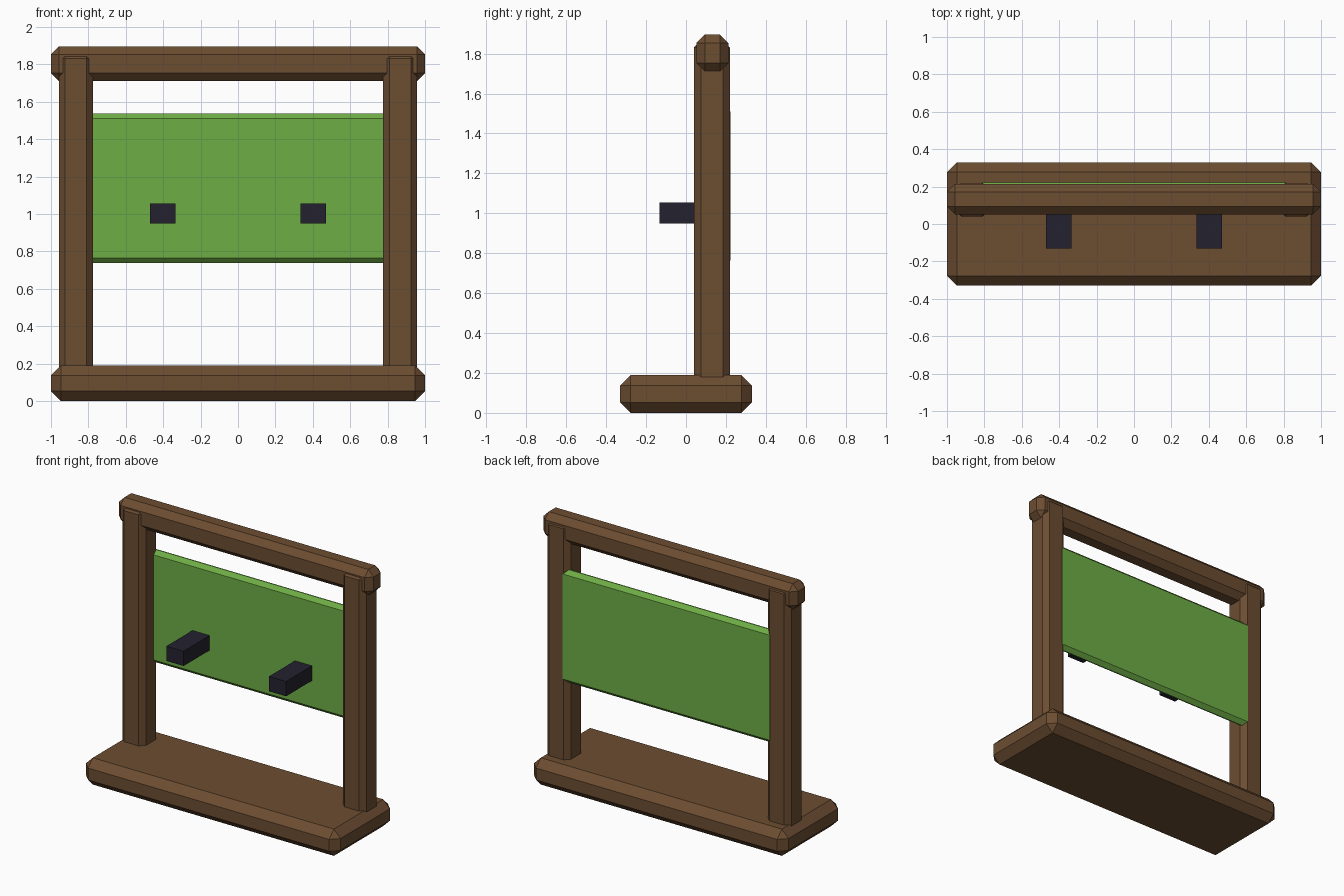
import bpy

cube = bpy.data.objects.get("Cube")
if cube:
    bpy.data.objects.remove(cube, do_unlink=True)


def make_material(name, rgb):
    mat = bpy.data.materials.new(name)
    mat.use_nodes = True
    color = (*rgb, 1.0)
    mat.diffuse_color = color
    mat.node_tree.nodes["Principled BSDF"].inputs["Base Color"].default_value = color
    return mat


wood = make_material("brown wood", (0.150, 0.074, 0.031))
green = make_material("green board", (0.158, 0.420, 0.060))
dark = make_material("dark pegs", (0.017, 0.016, 0.028))


def block(name, x, y, z, mat, bevel=0.0):
    """Box spanning the given (low, high) ranges, with chamfered edges."""
    spans = (x, y, z)
    bpy.ops.mesh.primitive_cube_add(size=1, location=[(a + b) / 2 for a, b in spans])
    obj = bpy.context.object
    obj.name = name
    obj.scale = [b - a for a, b in spans]
    bpy.ops.object.transform_apply(location=False, rotation=False, scale=True)
    obj.data.materials.append(mat)
    if bevel:
        mod = obj.modifiers.new("chamfer", 'BEVEL')
        mod.width = bevel
        mod.segments = 1
        mod.limit_method = 'NONE'
    return obj


# Frame: base slab and top beam
block("base", (-1, 1), (-0.33, 0.33), (0, 0.19), wood, 0.053)
block("top_beam", (-1, 1), (0.052, 0.213), (1.712, 1.895), wood, 0.042)

# Hanging board between the posts
block("board", (-0.84, 0.84), (0.16, 0.222), (0.737, 1.537), green, 0.027)

# Paired posts and pegs
for side, s in (("left", 1), ("right", -1)):
    block(side + "_post", sorted((s * 0.775, s * 0.958)), (0.04, 0.22),
          (0.1, 1.865), wood, 0.034)
    block(side + "_peg", sorted((s * 0.335, s * 0.47)), (-0.132, 0.17),
          (0.95, 1.055), dark)
